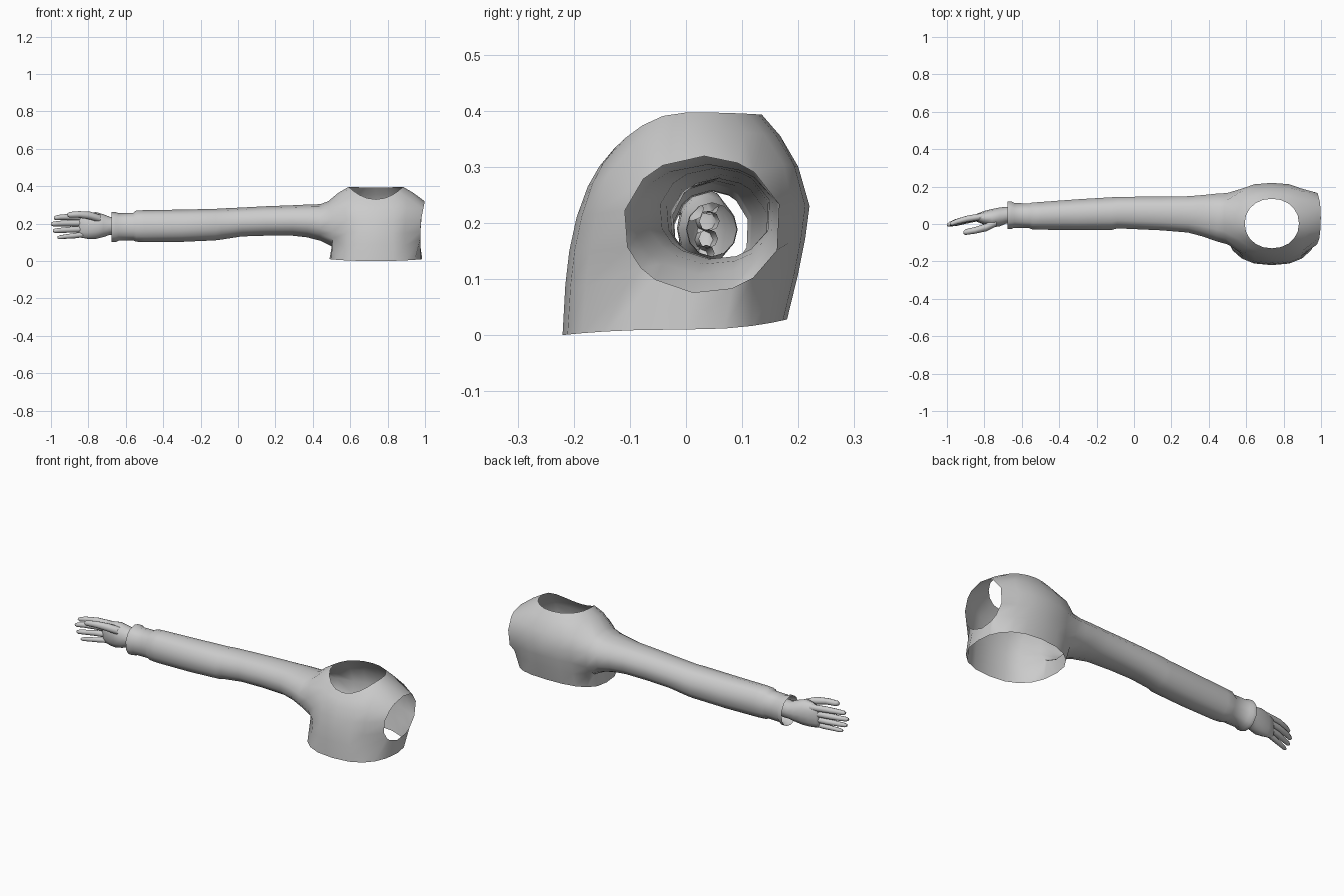
import bpy, bmesh
from math import sin, cos, pi, atan2, copysign

if "Cube" in bpy.data.objects:
    bpy.data.objects.remove(bpy.data.objects["Cube"])

CX = 0.737


def finish(bm, name, angle=0.9):
    bmesh.ops.recalc_face_normals(bm, faces=bm.faces[:])
    me = bpy.data.meshes.new(name)
    bm.to_mesh(me)
    bm.free()
    ob = bpy.data.objects.new(name, me)
    bpy.context.collection.objects.link(ob)
    bpy.ops.object.select_all(action='DESELECT')
    ob.select_set(True)
    bpy.context.view_layer.objects.active = ob
    bpy.ops.object.shade_smooth_by_angle(angle=angle)
    return ob


def bridge(bm, a, b):
    n = len(a)
    return [bm.faces.new((a[i], a[(i + 1) % n], b[(i + 1) % n], b[i])) for i in range(n)]


def oval(bm, angles, x, y0, y1, z0, z1):
    return [bm.verts.new((x, (y0 + y1) / 2 + (y1 - y0) / 2 * cos(a),
                          (z0 + z1) / 2 + (z1 - z0) / 2 * sin(a))) for a in angles]


def loft(bm, prev, angles, stations):
    for st in stations:
        ring = oval(bm, angles, *st)
        if prev:
            bridge(bm, prev, ring)
        prev = ring
    return prev


# Torso shell: rings of (z front, z side, z back, y front, y back, half width)
N = 20
levels = [(0, .01, .028, -.22, .18, .248),
          (.09, .075, .11, -.215, .2, .243),
          (.15, .15, .17, -.208, .212, .24),
          (.21, .23, .23, -.195, .22, .243),
          (.265, .315, .30, -.175, .2, .255),
          (.30, .365, .355, -.155, .168, .2),
          (.33, .397, .393, -.13, .135, .145)]


def spow(v, e):
    return copysign(abs(v) ** e, v)


bm = bmesh.new()
rows = []
for k, (zf, zs, zb, yf, yb, rx) in enumerate(levels):
    e = 0.82 if k < 5 else 0.95
    yc = (yf + yb) / 2 + (0.02 if k < 5 else 0)
    row = []
    for i in range(N):
        c, s = cos(2 * pi * i / N), sin(2 * pi * i / N)
        z = zs + ((zf if s < 0 else zb) - zs) * s * s
        y = yc + spow(s, e) * ((yc - yf) if s < 0 else (yb - yc))
        row.append(bm.verts.new((CX + rx * spow(c, e), y, z)))
    rows.append(row)
grid = [bridge(bm, a, b) for a, b in zip(rows, rows[1:])]

# Armholes on both sides, shaped to an oval
right = [N - 2, N - 1, 0, 1]
left = [N // 2 + j for j in (-2, -1, 0, 1)]
holes = [f for k in (1, 2, 3) for f in [grid[k][i] for i in right + left]]
bmesh.ops.delete(bm, geom=holes, context='FACES')
edge = [v for row in rows[1:5] for v in row if v.is_valid and v.is_boundary]
YC, ZC = 0.03, 0.197
arm_loop = []
for v in edge:
    a = atan2((v.co.z - ZC) / .122, (v.co.y - YC) / .142)
    v.co.y, v.co.z = YC + .142 * cos(a), ZC + .122 * sin(a)
    if v.co.x > CX:
        v.co.x = .975 + max(0, v.co.z - .2) * .2
    else:
        v.co.x = .505 - max(0, v.co.z - .2) * .2
        arm_loop.append((a, v))
arm_loop.sort(key=lambda t: t[0])

# Sleeve continuing from the left armhole: x, y min, y max, z min, z max
sleeve = [(.44, -.095, .168, .108, .304), (.37, -.07, .16, .126, .302),
          (.29, -.048, .153, .135, .298), (.15, -.036, .15, .135, .293),
          (.02, -.03, .15, .131, .286), (-.09, -.025, .148, .114, .281),
          (-.12, -.034, .147, .11, .279), (-.3, -.034, .136, .102, .275),
          (-.5, -.032, .121, .1, .272), (-.545, -.03, .118, .103, .27),
          (-.56, -.024, .113, .11, .258), (-.64, -.022, .115, .108, .256),
          (-.655, -.028, .125, .1, .262), (-.675, -.028, .125, .1, .262)]
loft(bm, [v for _, v in arm_loop], [a for a, _ in arm_loop], sleeve)
finish(bm, "long_sleeved_top")

# Palm and wrist
A12 = [2 * pi * i / 12 for i in range(12)]
bm = bmesh.new()
end = loft(bm, None, A12, [
    (-.64, .0, .09, .14, .236), (-.685, .002, .092, .14, .236),
    (-.72, -.014, .088, .128, .25), (-.76, -.016, .08, .118, .262),
    (-.80, -.004, .07, .118, .256), (-.84, .012, .055, .125, .245),
    (-.85, .02, .046, .135, .236)])
bm.faces.new(end)
finish(bm, "palm")

# Fingers and thumb: centre-line points (x, y, z) with a tapered round section
A8 = [2 * pi * i / 8 for i in range(8)]
fingers = {
    "index_finger": ([(-.80, .042, .232), (-.89, .028, .236), (-.95, .012, .234), (-.985, 0, .231)], .018),
    "middle_finger": ([(-.80, .042, .203), (-.89, .028, .203), (-.96, .01, .2), (-1.0, -.005, .198)], .018),
    "ring_finger": ([(-.80, .04, .172), (-.89, .024, .168), (-.95, .006, .164), (-.99, -.006, .162)], .017),
    "little_finger": ([(-.80, .036, .146), (-.87, .022, .136), (-.92, .008, .131), (-.965, -.004, .127)], .015),
    "thumb": ([(-.735, .01, .225), (-.79, -.018, .243), (-.85, -.034, .249), (-.912, -.046, .247)], .022),
}
for name, (path, r) in fingers.items():
    bm = bmesh.new()
    st = [(x, y - r * t, y + r * t, z - r * t, z + r * t)
          for (x, y, z), t in zip(path, (1, .95, .8, .35))]
    x, y, z = path[-1]
    t = r * .7
    st.insert(3, (x + .012, y + .003 - t, y + .003 + t, z - t, z + t))
    bm.faces.new(loft(bm, None, A8, st))
    finish(bm, name)
